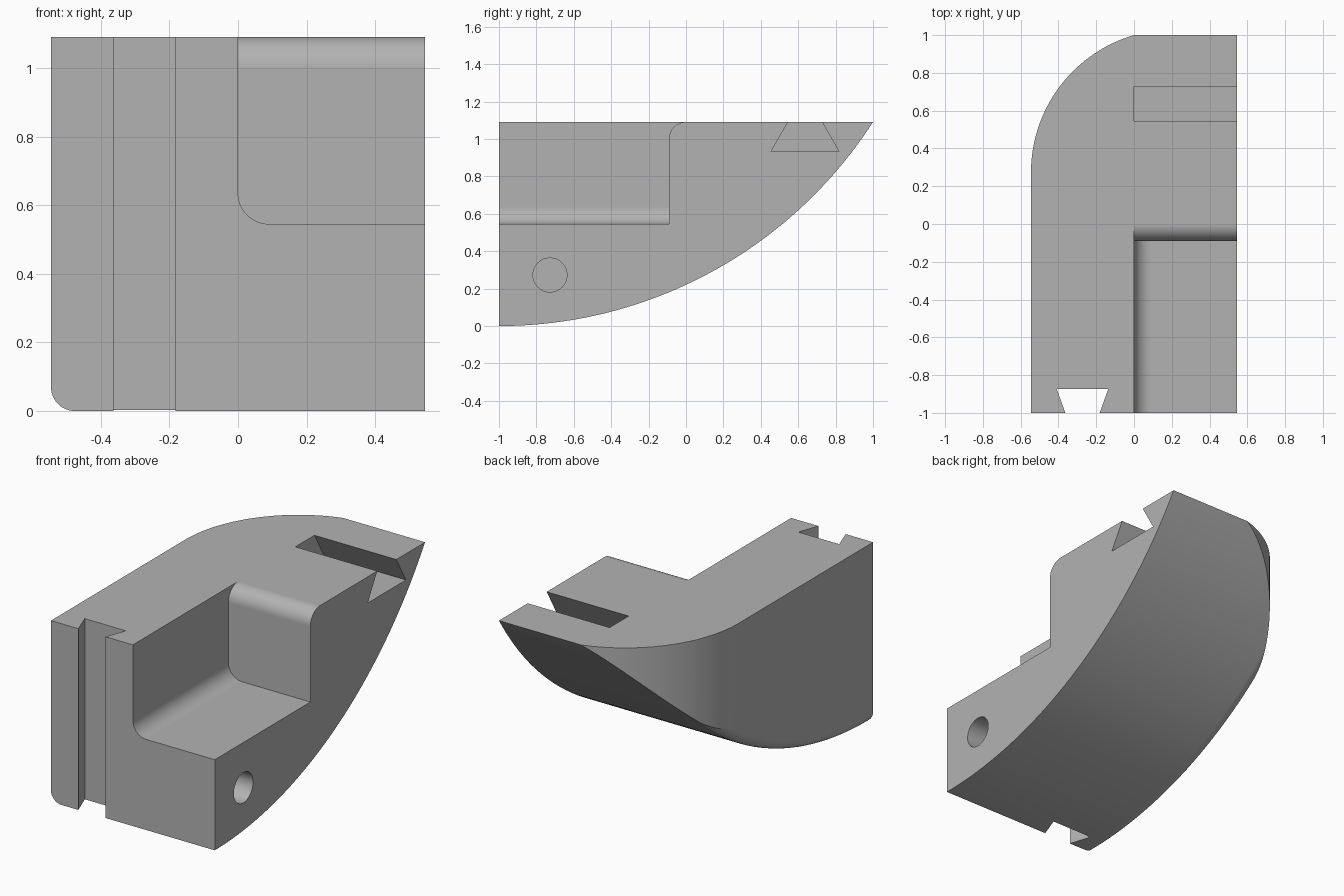
import bpy, bmesh
from math import sin, cos, radians, hypot, atan2
from mathutils import Matrix, Vector

cube = bpy.data.objects.get("Cube")
if cube:
    bpy.data.objects.remove(cube, do_unlink=True)

U = 1 / 11                 # design module
W, H = 6 * U, 12 * U       # half width, height
R = (4 + H * H) / (2 * H)  # belly radius, level at the front edge
FILLET = 0.07

grey = bpy.data.materials.new("plain grey")
grey.use_nodes = True
grey.diffuse_color = (0.45, 0.45, 0.45, 1)
grey.node_tree.nodes["Principled BSDF"].inputs["Base Color"].default_value = grey.diffuse_color


def arc(cx, cy, r, start, end, n=24):
    """Points on a circle, angles in degrees."""
    angles = [radians(start + (end - start) * i / n) for i in range(n + 1)]
    return [(cx + r * cos(a), cy + r * sin(a)) for a in angles]


def finish(name, bm):
    bmesh.ops.recalc_face_normals(bm, faces=bm.faces)
    mesh = bpy.data.meshes.new(name)
    bm.to_mesh(mesh)
    bm.free()
    mesh.materials.append(grey)
    obj = bpy.data.objects.new(name, mesh)
    bpy.context.collection.objects.link(obj)
    return obj


def prism(name, outline, axis, low, high):
    """Extrude a 2D outline along the x, y or z axis."""
    place = {"x": lambda a, b, t: (t, a, b),
             "y": lambda a, b, t: (a, t, b),
             "z": lambda a, b, t: (a, b, t)}[axis]
    bm = bmesh.new()
    face = bm.faces.new([bm.verts.new(place(a, b, low)) for a, b in outline])
    side = bmesh.ops.extrude_face_region(bm, geom=[face])
    verts = [v for v in side["geom"] if isinstance(v, bmesh.types.BMVert)]
    bmesh.ops.translate(bm, verts=verts, vec=Vector(place(0, 0, high - low)))
    return finish(name, bm)


def swept_belly():
    """Sweep a section with one rounded corner around the belly's centre."""
    section = [(W + 0.1, 1), (W + 0.1, R)]
    section += arc(-W + FILLET, R - FILLET, FILLET, 90, 180, 12) + [(-W, 1)]
    bm = bmesh.new()
    rings = []
    for i in range(-2, 66):
        a = radians(i)
        rings.append([bm.verts.new((x, -1 + r * sin(a), R - r * cos(a))) for x, r in section])
    n = len(section)
    for low, high in zip(rings, rings[1:]):
        for k in range(n):
            m = (k + 1) % n
            bm.faces.new((low[k], low[m], high[m], high[k]))
    bm.faces.new(rings[0])
    bm.faces.new(rings[-1])
    return finish("curved_block", bm)


def combine(target, tool, operation):
    mod = target.modifiers.new(operation.lower(), "BOOLEAN")
    mod.operation, mod.solver, mod.object = operation, "EXACT", tool
    bpy.context.view_layer.objects.active = target
    bpy.ops.object.modifier_apply(modifier=mod.name)
    bpy.data.objects.remove(tool, do_unlink=True)


block = swept_belly()

# Plan outline: straight right side, rounded rear corner on the other
y0 = 3 * U
bow = (W * W + (1 - y0) ** 2) / (2 * W)
end = 180 - atan2(1 - y0, bow - W) * 180 / radians(180)
plan = [(W, -1), (W, 1)] + arc(-W + bow, y0, bow, end, 180, 32)
plan += [(-W - 0.1, y0), (-W - 0.1, -1)]
combine(block, prism("plan_tool", plan, "z", -0.2, H), "INTERSECT")

# Stepped pocket with a filleted inner corner
pocket = [(W + 0.1, H + 0.1), (0, H + 0.1)] + arc(U, 7 * U, U, 180, 270, 16) + [(W + 0.1, 6 * U)]
combine(block, prism("pocket_tool", pocket, "y", -1.1, -U), "DIFFERENCE")

# Rounded upper lip behind the pocket
lip = [(-0.3, H + 0.1), (-0.3, H - U)] + arc(0, H - U, U, 180, 90, 16) + [(0, H + 0.1)]
combine(block, prism("lip_tool", lip, "x", 0, W + 0.1), "DIFFERENCE")


def dovetail(centre, mouth, floor, half_mouth, half_floor):
    """Trapezoid outline, continued a little way out past its mouth."""
    out = mouth + (mouth - floor) * 0.2
    half_out = half_mouth - (half_floor - half_mouth) * 0.2
    return [(centre - half_floor, floor), (centre + half_floor, floor),
            (centre + half_out, out), (centre - half_out, out)]


# Dovetail slots in the top and front
slot = dovetail(7 * U, H, 0.933, U, 2 * U)
combine(block, prism("top_slot_tool", slot, "x", 0, W + 0.1), "DIFFERENCE")
slot = dovetail(-3 * U, -1, -0.873, U, 1.5 * U)
combine(block, prism("front_slot_tool", slot, "z", -0.1, H + 0.1), "DIFFERENCE")

# Round blind hole in the right side
hole = arc(-8 * U, 3 * U, U, 0, 360, 48)[:-1]
combine(block, prism("hole_tool", hole, "x", 0, W + 0.1), "DIFFERENCE")

# Smooth curves, crisp edges
bpy.ops.object.select_all(action="DESELECT")
block.select_set(True)
bpy.context.view_layer.objects.active = block
bpy.ops.object.shade_smooth_by_angle(angle=radians(20))
weighted = block.modifiers.new("even_shading", "WEIGHTED_NORMAL")
weighted.keep_sharp = True
